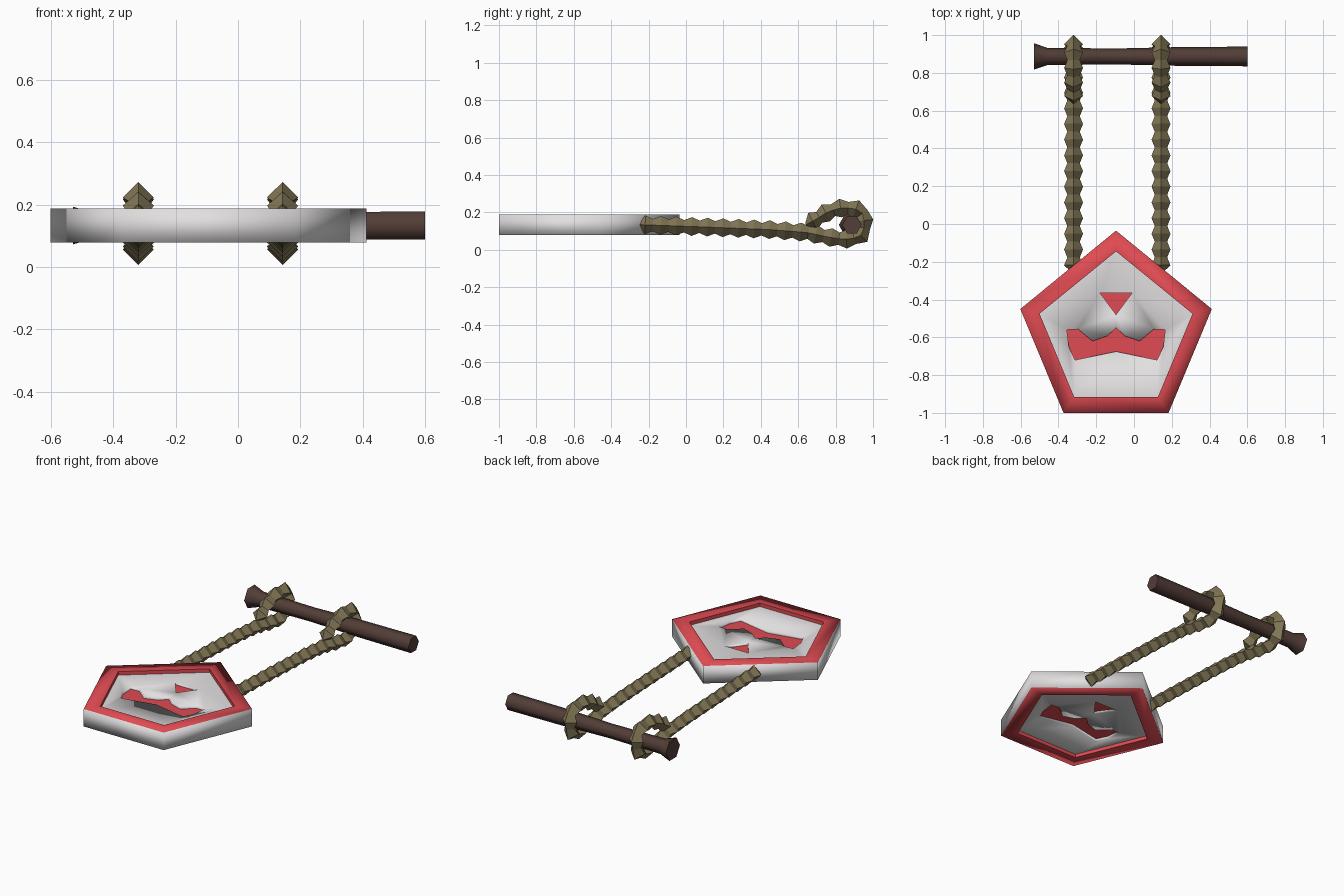
import bpy, bmesh, math
from mathutils import Vector

if "Cube" in bpy.data.objects:
    bpy.data.objects.remove(bpy.data.objects["Cube"])


def material(name, rgb):
    m = bpy.data.materials.new(name)
    m.diffuse_color = (*rgb, 1)
    m.use_nodes = True
    m.node_tree.nodes["Principled BSDF"].inputs["Base Color"].default_value = m.diffuse_color
    return m


RED = material("red paint", (0.74, 0.07, 0.085))
WHITE = material("white board", (0.76, 0.74, 0.74))
ROPE = material("olive rope", (0.22, 0.18, 0.09))
WOOD = material("dark wood", (0.085, 0.047, 0.038))


def make_object(name, bm, mats, recalc=True):
    if recalc:
        bmesh.ops.recalc_face_normals(bm, faces=bm.faces)
    me = bpy.data.meshes.new(name)
    bm.to_mesh(me)
    bm.free()
    for m in mats:
        me.materials.append(m)
    ob = bpy.data.objects.new(name, me)
    bpy.context.collection.objects.link(ob)
    return ob


def loft(bm, rings, caps=True):
    """Skin a list of closed rings, optionally capping both ends."""
    vs = [[bm.verts.new(p) for p in r] for r in rings]
    n = len(vs[0])
    faces = []
    for a, b in zip(vs, vs[1:]):
        for i in range(n):
            j = (i + 1) % n
            faces.append(bm.faces.new((a[i], a[j], b[j], b[i])))
    if caps:
        bm.faces.new(vs[0])
        bm.faces.new(vs[-1])
    return vs, faces


CX = -0.095          # centre line of the sign
Z0, Z1 = 0.078, 0.188
PANEL = 0.022        # depth of the white panel below the border
CARVE = 0.038        # depth of the carved red face


def mirrored(half):
    """Complete an outline given as right half offsets from the centre line."""
    left = [(-x, y) for x, y in reversed(half) if x > 0]
    return [(CX + x, y) for x, y in half + left]


def at(pts, z):
    return [(x, y, z) for x, y in pts]


outer = mirrored([(0, -0.035), (0.507, -0.45), (0.278, -1.0)])
inner = mirrored([(0, -0.145), (0.405, -0.475), (0.222, -0.915)])
nose = [(CX - 0.085, -0.365), (CX + 0.085, -0.365), (CX, -0.48)]
mouth = mirrored([(0, -0.55), (0.047, -0.593), (0.125, -0.62), (0.2, -0.557),
                  (0.26, -0.56), (0.25, -0.65), (0.217, -0.72)])
mouth.insert(7, (CX, -0.675))

# Sign border: red on both faces and inner walls, white outer sides
bm = bmesh.new()
_, faces = loft(bm, [at(inner, Z0 + PANEL), at(inner, Z0), at(outer, Z0),
                     at(outer, Z1), at(inner, Z1), at(inner, Z1 - PANEL)],
                caps=False)
bmesh.ops.recalc_face_normals(bm, faces=bm.faces)
for i, f in enumerate(faces):
    f.material_index = 1 if i // 5 == 2 else 0
    f.smooth = 1 <= i // 5 <= 3
make_object("sign_border", bm, [RED, WHITE], recalc=False)

# White panels with the nose and mouth carved in, one per side
for side, edge, up in (("top", Z1, 1), ("bottom", Z0, -1)):
    bm = bmesh.new()
    zp, zc = edge - up * PANEL, edge - up * CARVE
    rim = [bm.verts.new(p) for p in at(inner, zp)]
    for a, b in zip(rim, rim[1:] + rim[:1]):
        bm.edges.new((a, b))
    floors = []
    for outline in (nose, mouth):
        rings, _ = loft(bm, [at(outline, zp), at(outline, zc)], caps=False)
        floors.append(bm.faces.new(rings[1]))
    loops = [e for e in bm.edges if len(e.link_faces) < 2
             and all(abs(v.co.z - zp) < 1e-5 for v in e.verts)]
    bmesh.ops.triangle_fill(bm, use_beauty=True, use_dissolve=False,
                            edges=loops, normal=(0, 0, up))
    bmesh.ops.recalc_face_normals(bm, faces=bm.faces)
    if floors[0].normal.z * up < 0:
        bmesh.ops.reverse_faces(bm, faces=bm.faces)
    for f in bm.faces:
        f.smooth = f not in floors
        f.material_index = 1 if f in floors else 0
    make_object(f"carved_panel_{side}", bm, [WHITE, RED], recalc=False)

# Wooden hanging rod: six-sided with a flared left end
bm = bmesh.new()
loft(bm, [[(x, 0.887 + r * math.cos(math.tau * i / 6),
            0.133 + r * math.sin(math.tau * i / 6)) for i in range(6)]
          for x, r in ((-0.53, 0.07), (-0.46, 0.046), (-0.1, 0.042),
                       (0.25, 0.05), (0.6, 0.052))])
for f in bm.faces:
    f.smooth = len(f.verts) == 4
rod = make_object("hanging_rod", bm, [WOOD])
for e in rod.data.edges:
    ends = [rod.data.vertices[i].co.x for i in e.vertices]
    e.use_edge_sharp = min(ends) > 0.59 or max(ends) < -0.52

# Ropes: four-sided beaded strand running along y, then looping round the rod
PATH = [Vector(p) for p in ((-0.26, 0.135), (0.1, 0.122), (0.45, 0.108),
                            (0.65, 0.092), (0.76, 0.068), (0.85, 0.055),
                            (0.93, 0.068), (0.953, 0.12), (0.95, 0.19),
                            (0.91, 0.217), (0.84, 0.227), (0.76, 0.205),
                            (0.70, 0.165), (0.64, 0.135))]


def resample(path, step):
    lengths = [(b - a).length for a, b in zip(path, path[1:])]
    n = round(sum(lengths) / step / 2) * 2
    out = []
    for k in range(n + 1):
        d, i = sum(lengths) * k / n, 0
        while i < len(lengths) - 1 and d > lengths[i]:
            d -= lengths[i]
            i += 1
        out.append(path[i].lerp(path[i + 1], d / lengths[i]))
    return out


def rope(name, x):
    pts = resample(PATH, 0.0417)
    rings = []
    last = len(pts) - 1
    for k, p in enumerate(pts):
        t = (pts[min(k + 1, last)] - pts[max(k - 1, 0)]).normalized()
        n = Vector((-t.y, t.x))
        r = 0.006 if k in (0, last) else (0.05 if k % 2 else 0.033)
        rings.append([(x + r, p.x, p.y),
                      (x, p.x + n.x * r, p.y + n.y * r),
                      (x - r, p.x, p.y),
                      (x, p.x - n.x * r, p.y - n.y * r)])
    bm = bmesh.new()
    loft(bm, rings)
    make_object(name, bm, [ROPE])


rope("rope_left", -0.32)
rope("rope_right", 0.143)
